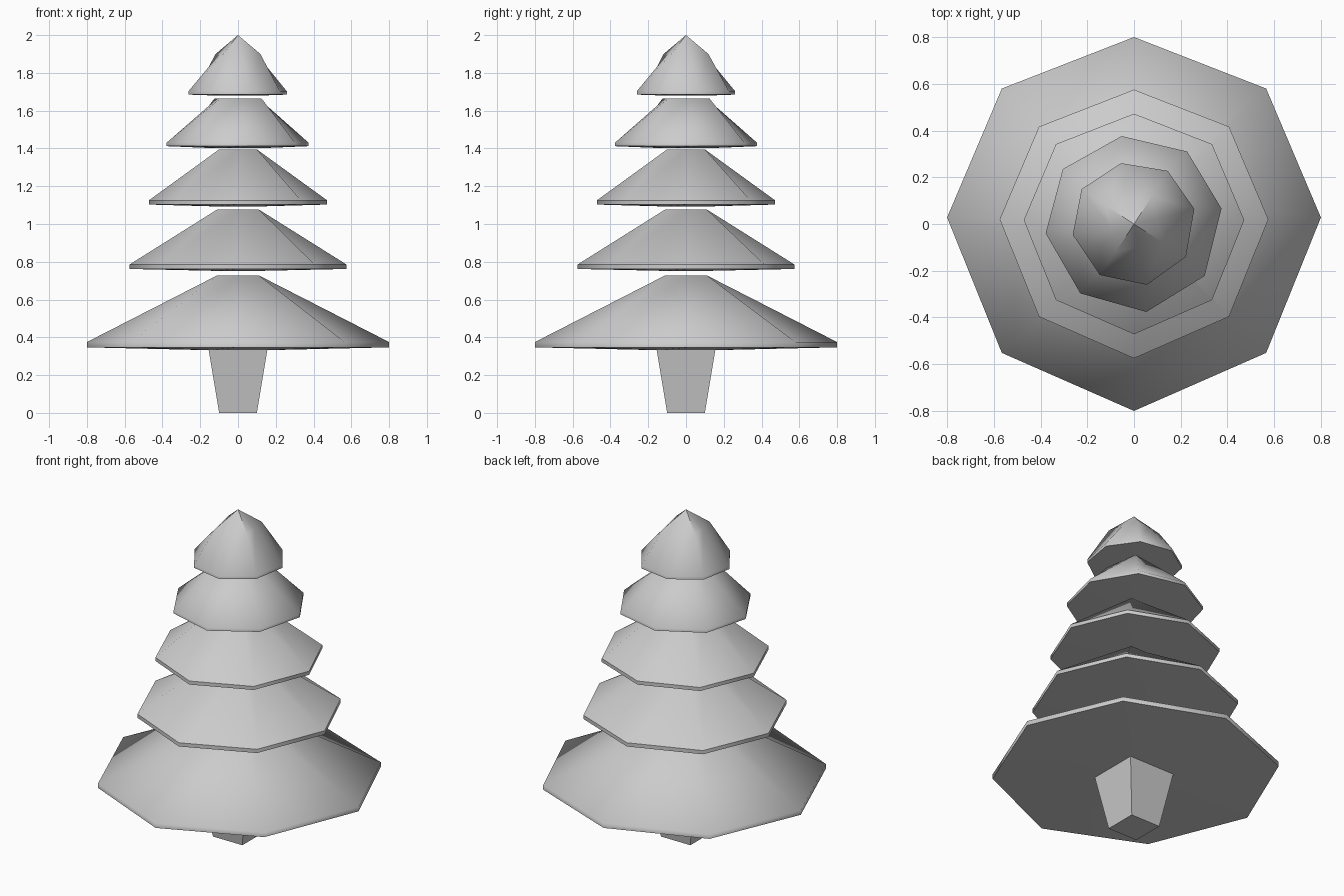
import bpy, bmesh, math

if "Cube" in bpy.data.objects:
    bpy.data.objects.remove(bpy.data.objects["Cube"])


def octagon(r, z, turn=0.0):
    """Eight-sided ring whose side corners sit slightly towards the back."""
    pts = []
    for k in range(8):
        a = k * math.pi / 4
        x, y = r * math.cos(a), r * math.sin(a) + 0.035 * r * math.cos(a) ** 2
        pts.append((x * math.cos(turn) - y * math.sin(turn),
                    x * math.sin(turn) + y * math.cos(turn), z))
    return pts


def square(h, z, turn=0.0):
    """Square ring with a point in the middle of each side."""
    pts = []
    for k in range(8):
        a = k * math.pi / 4 + turn
        r = h if k % 2 == 0 else h * math.sqrt(2)
        pts.append((r * math.cos(a), r * math.sin(a), z))
    return pts


def loft(name, rings, tip=None, angle=50):
    """Skin the rings, closing the bottom and the top (flat or to a tip)."""
    bm = bmesh.new()
    loops = [[bm.verts.new(p) for p in ring] for ring in rings]
    for a, b in zip(loops, loops[1:]):
        for i in range(8):
            j = (i + 1) % 8
            bm.faces.new((a[i], a[j], b[j], b[i]))
    bm.faces.new(loops[0][::-1])
    if tip:
        t = bm.verts.new(tip)
        for i in range(8):
            bm.faces.new((loops[-1][i], loops[-1][(i + 1) % 8], t))
    else:
        bm.faces.new(loops[-1])
    bmesh.ops.recalc_face_normals(bm, faces=bm.faces)
    me = bpy.data.meshes.new(name)
    bm.to_mesh(me)
    bm.free()
    ob = bpy.data.objects.new(name, me)
    bpy.context.collection.objects.link(ob)
    bpy.ops.object.select_all(action='DESELECT')
    bpy.context.view_layer.objects.active = ob
    ob.select_set(True)
    bpy.ops.object.shade_smooth_by_angle(angle=math.radians(angle))


# Trunk flowing into the lowest branch tier
loft("trunk_and_lowest_branches", [
    square(0.10, 0.0), square(0.155, 0.332),
    octagon(0.80, 0.347), octagon(0.80, 0.375), square(0.11, 0.728)], angle=75)

# Upper tiers: radius, rim bottom, rim top, tier top, top half width, turn
tiers = [
    (0.575, 0.762, 0.785, 1.077, 0.11, 0),
    (0.472, 1.103, 1.125, 1.395, 0.10, 0),
    (0.380, 1.412, 1.430, 1.665, 0.11, 8),
]
for n, (r, z0, z1, z2, h, turn) in enumerate(tiers, 2):
    t = math.radians(turn)
    loft(f"branch_tier_{n}", [
        square(0.12, z0 - 0.010, t), octagon(r, z0, t),
        octagon(r, z1, t), square(h, z2, t)])

# Pointed treetop
t = math.radians(12)
loft("treetop", [
    square(0.10, 1.680, t), octagon(0.266, 1.685, t),
    octagon(0.266, 1.703, t), square(0.10, 1.90, t)], tip=(0, 0, 2.0))
